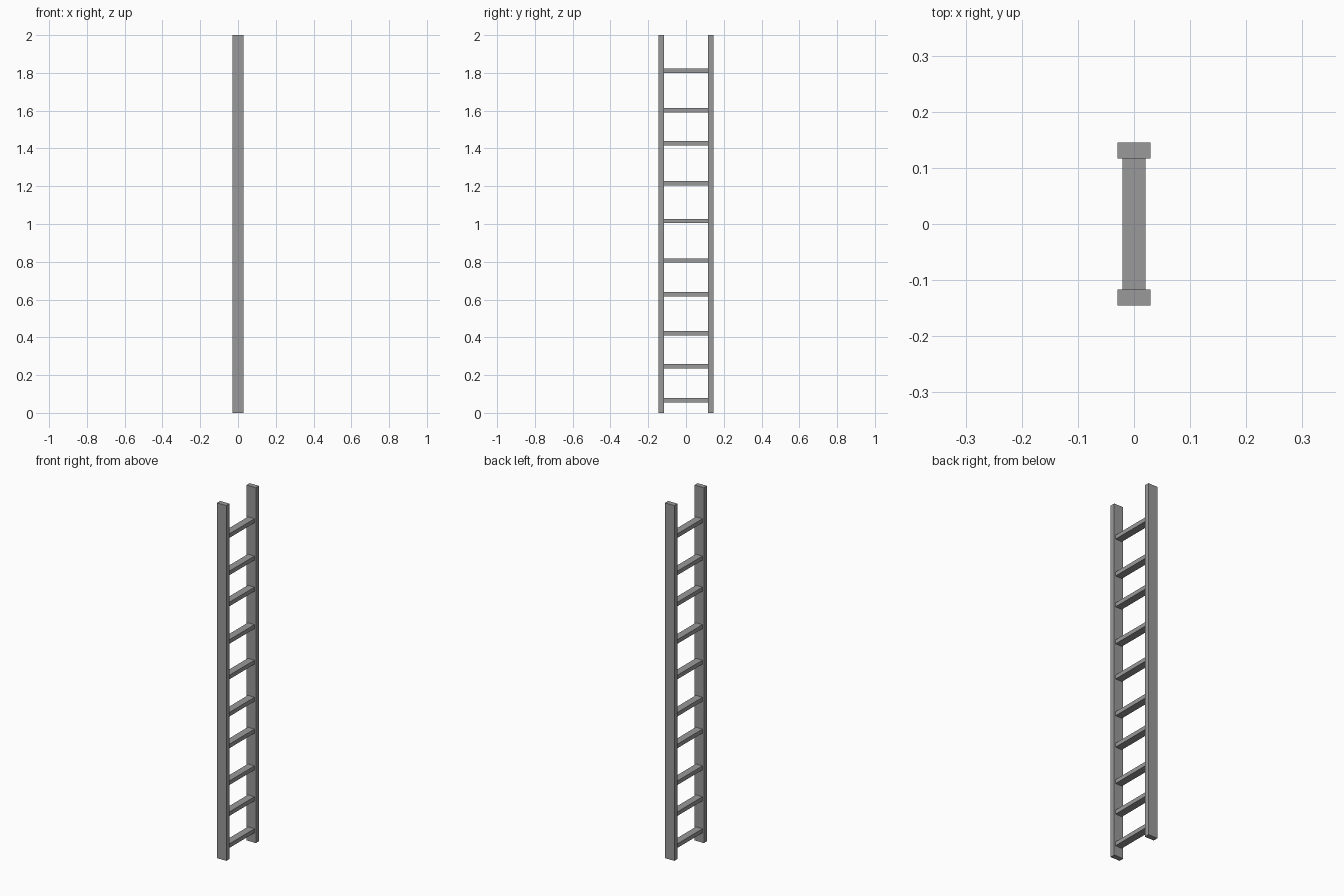
import bpy

if "Cube" in bpy.data.objects:
    bpy.data.objects.remove(bpy.data.objects["Cube"])

# Main dimensions
HEIGHT = 2.0
RAIL_X, RAIL_OUTER, RAIL_INNER = 0.058, 0.145, 0.117
RUNG_X, RUNG_Z = 0.041, 0.023
RUNG_HEIGHTS = [0.067, 0.247, 0.421, 0.628, 0.807, 1.016, 1.216, 1.427, 1.602, 1.812]

# Dark grey finish
grey = bpy.data.materials.new("dark_grey")
grey.diffuse_color = (0.32, 0.32, 0.32, 1)
grey.use_nodes = True
grey.node_tree.nodes["Principled BSDF"].inputs["Base Color"].default_value = grey.diffuse_color


def box(name, size, location):
    bpy.ops.mesh.primitive_cube_add(size=1, location=location)
    obj = bpy.context.object
    obj.name = name
    obj.scale = size
    bpy.ops.object.transform_apply(location=False, rotation=False, scale=True)
    obj.data.materials.append(grey)
    return obj


# Side rails
for name, side in (("front_rail", -1), ("back_rail", 1)):
    box(name, (RAIL_X, RAIL_OUTER - RAIL_INNER, HEIGHT),
        (0, side * (RAIL_OUTER + RAIL_INNER) / 2, HEIGHT / 2))

# Unevenly spaced flat rungs between the rails
for i, z in enumerate(RUNG_HEIGHTS, 1):
    box(f"rung_{i}", (RUNG_X, 2 * RAIL_INNER, RUNG_Z), (0, 0, z))
